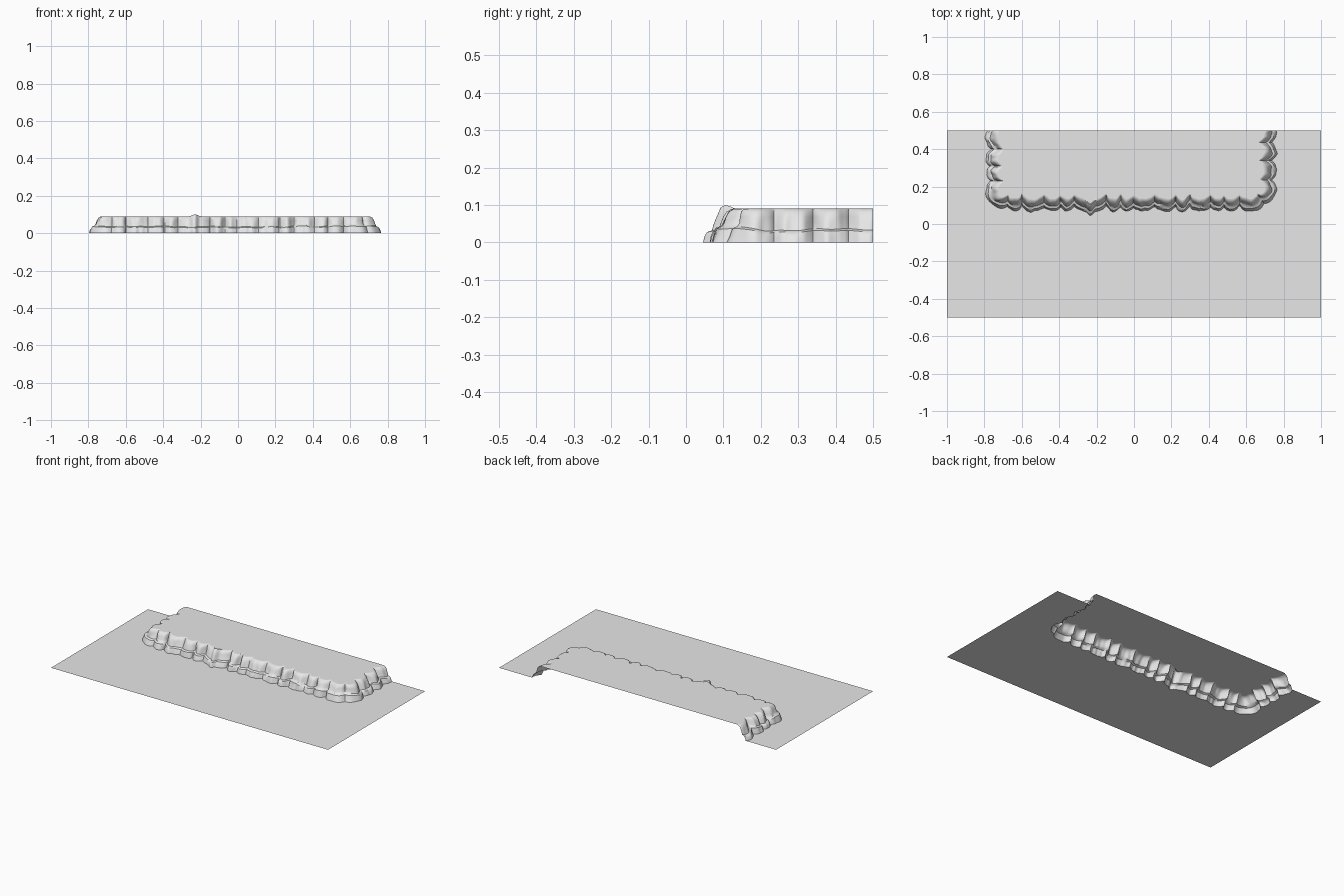
import bpy, bmesh, math
from mathutils import Vector, noise

if "Cube" in bpy.data.objects:
    bpy.data.objects.remove(bpy.data.objects["Cube"])

STEP = 0.005
TOP = 0.09

stone = bpy.data.materials.new("pale grey stone")
stone.diffuse_color = (0.8, 0.8, 0.8, 1)
stone.use_nodes = True
stone.node_tree.nodes["Principled BSDF"].inputs["Base Color"].default_value = stone.diffuse_color


def make_object(name, verts, faces, smooth=False):
    mesh = bpy.data.meshes.new(name)
    mesh.from_pydata([tuple(v) for v in verts], [], faces)
    bm = bmesh.new()
    bm.from_mesh(mesh)
    bmesh.ops.triangulate(bm, faces=[f for f in bm.faces if len(f.verts) > 4])
    bm.to_mesh(mesh)
    bm.free()
    mesh.materials.append(stone)
    obj = bpy.data.objects.new(name, mesh)
    bpy.context.collection.objects.link(obj)
    if smooth:
        bpy.ops.object.select_all(action='DESELECT')
        obj.select_set(True)
        bpy.context.view_layer.objects.active = obj
        bpy.ops.object.shade_smooth_by_angle(angle=math.radians(40))
    return obj


def arc(cx, cy, r, a0, a1, n=8):
    return [Vector((cx + r * math.cos(math.radians(a0 + (a1 - a0) * i / n)),
                    cy + r * math.sin(math.radians(a0 + (a1 - a0) * i / n)), 0))
            for i in range(n + 1)]


# Cliff line: down the left side, along the front, up the right side
corners = ([Vector((-0.735, 0.5, 0))] + arc(-0.675, 0.185, 0.06, 180, 270)
           + arc(0.645, 0.185, 0.06, 270, 360) + [Vector((0.705, 0.5, 0))])
path = []
for a, b in zip(corners, corners[1:]):
    n = max(1, round((b - a).length / STEP))
    path += [a.lerp(b, i / n) for i in range(n)]
path.append(corners[-1])
last = len(path) - 1


def outward(i):
    t = path[min(i + 3, last)] - path[max(i - 3, 0)]
    return Vector((t.y, -t.x, 0)).normalized()


def rock(s, z):
    """Buttresses with sharp gullies between them, plus finer ribs."""
    warp = 0.6 * noise.noise((s * 6, 0.3, 4.1))
    bulge = abs(math.sin(math.pi * (s / 0.098 + warp))) ** 0.7
    size = 0.026 + 0.016 * noise.noise((s * 9, 7.7, z * 6))
    ribs = 0.010 * noise.noise((s * 38, 2.2, z * 12))
    return size * (bulge - 0.6) * 1.3 + ribs


# Rows from the foot to the rim: height, outward offset, roughness
rows = [(0.0, 0.046, 0.8), (0.016, 0.040, 0.9), (0.031, 0.033, 0.9),
        (0.036, 0.018, 1.0), (0.052, 0.010, 1.1), (0.068, 0.004, 1.1),
        (0.082, -0.004, 1.0), (0.089, -0.014, 0.9), (TOP, -0.020, 0.9)]

grid = []
for r, (z, off, rough) in enumerate(rows):
    line = []
    for i, p in enumerate(path):
        s = i * STEP
        ledge = 0.012 * noise.noise((s * 14, 5.5, 1.0)) if r in (2, 3) else 0
        # One buttress juts forward and ends in a small pinnacle
        jut = math.exp(-((p.x + 0.23) / 0.022) ** 2) if p.y < 0.2 else 0
        v = p + outward(i) * (off + rough * rock(s, z) + 0.026 * jut)
        v.z = z + ledge + (0.011 * jut if r in (6, 7) else 0)
        if i in (0, last):
            v.y = 0.5
        v.y = min(v.y, 0.5)
        line.append(v)
    grid.append(line)

# Cliff wall
n = last + 1
make_object("cliff_wall", [v for line in grid for v in line],
            [(r * n + i, r * n + i + 1, (r + 1) * n + i + 1, (r + 1) * n + i)
             for r in range(len(rows) - 1) for i in range(last)], smooth=True)

# Flat plateau behind the rim
make_object("plateau_top", grid[-1], [tuple(range(n))])

# Flat ground around the foot of the cliff
ground = [Vector(c) for c in ((-1, 0.5, 0), (-1, -0.5, 0), (1, -0.5, 0), (1, 0.5, 0))]
ground += grid[0][::-1]
make_object("ground", ground, [tuple(range(len(ground)))])
